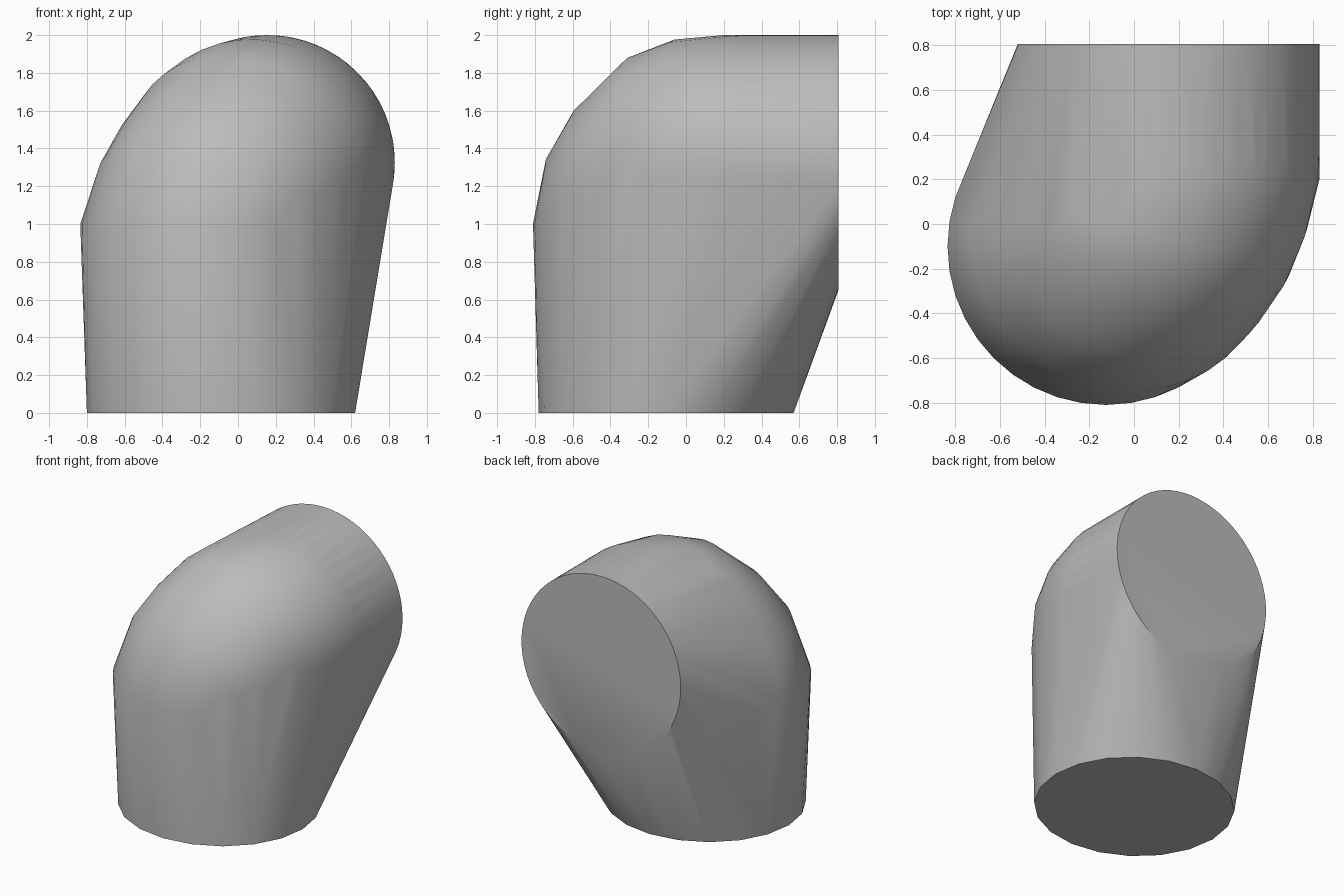
import bpy
import bmesh
from math import sin, cos, pi, radians
from mathutils import Vector

cube = bpy.data.objects.get("Cube")
if cube:
    bpy.data.objects.remove(cube)

grey = bpy.data.materials.new("plain grey")
grey.use_nodes = True
colour = (0.5, 0.5, 0.5, 1)
grey.diffuse_color = colour
grey.node_tree.nodes["Principled BSDF"].inputs["Base Color"].default_value = colour

bm = bmesh.new()


def ring(centre, normal, rx, ry, sides):
    """Add an ellipse of points facing along the normal."""
    n = Vector(normal).normalized()
    u = (Vector((1, 0, 0)) - n * n.x).normalized()
    v = n.cross(u)
    for i in range(sides):
        a = 2 * pi * i / sides
        bm.verts.new(Vector(centre) + u * rx * cos(a) + v * ry * sin(a))


# Bottom opening
ring((-0.09, -0.105, 0), (0, 0, 1), 0.71, 0.675, 20)

# Bend: rings turn from facing up to facing back while drifting sideways
for degrees, reach in ((0, 0.3), (20, 0.3), (37, 0.3), (60, 0.33), (75, 0.33), (90, 0.325)):
    t = radians(degrees)
    radius = 0.71 - 0.035 * degrees / 90
    centre = (-0.125 + 0.28 * degrees / 90, 0.2 - reach * cos(t), 1 + reach * sin(t))
    ring(centre, (0.45 * sin(2 * t), sin(t), cos(t)), radius, radius, 40)

# Straight sleeve to the back opening
for y in (0.32, 0.807):
    ring((0.155, y, 1.325), (0, 1, 0), 0.675, 0.675, 64)

# Wrap everything in one closed skin
hull = bmesh.ops.convex_hull(bm, input=bm.verts[:])
spare = {g for g in hull["geom_interior"] + hull["geom_unused"]
         if isinstance(g, bmesh.types.BMVert)}
bmesh.ops.delete(bm, geom=list(spare), context='VERTS')
bmesh.ops.dissolve_limit(bm, angle_limit=radians(0.5), verts=bm.verts[:], edges=bm.edges[:])
bmesh.ops.recalc_face_normals(bm, faces=bm.faces[:])

mesh = bpy.data.meshes.new("elbow_shell")
bm.to_mesh(mesh)
bm.free()
mesh.materials.append(grey)
shell = bpy.data.objects.new("elbow_shell", mesh)
bpy.context.collection.objects.link(shell)
bpy.context.view_layer.objects.active = shell
shell.select_set(True)
bpy.ops.object.shade_smooth_by_angle(angle=radians(30))
